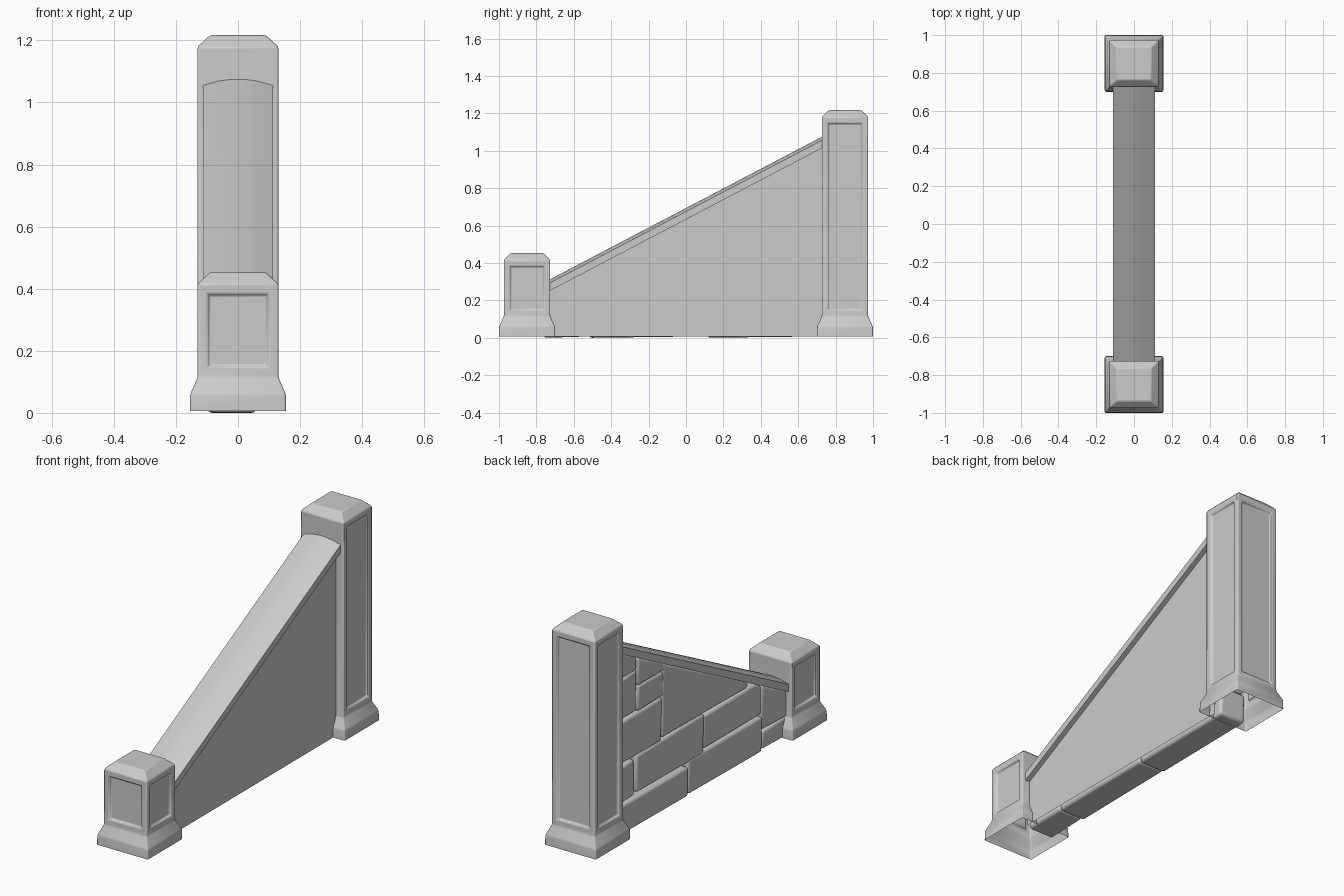
import bpy, bmesh, random
from mathutils import Vector

if "Cube" in bpy.data.objects:
    bpy.data.objects.remove(bpy.data.objects["Cube"])

random.seed(4)
SLOPE, RAIL_Z = 0.524, 0.633          # underside of the handrail: z = RAIL_Z + SLOPE * y


def finish(name, bm, bevel=0, segments=2, smooth=True):
    bmesh.ops.recalc_face_normals(bm, faces=bm.faces)
    me = bpy.data.meshes.new(name)
    bm.to_mesh(me)
    bm.free()
    ob = bpy.data.objects.new(name, me)
    bpy.context.collection.objects.link(ob)
    if bevel:
        m = ob.modifiers.new("soft_edges", 'BEVEL')
        m.width, m.segments = bevel, segments
        m.limit_method, m.angle_limit = 'ANGLE', 0.35
    if smooth:
        bpy.ops.object.select_all(action='DESELECT')
        ob.select_set(True)
        bpy.context.view_layer.objects.active = ob
        bpy.ops.object.shade_smooth_by_angle(angle=0.6)
    return ob


# Square post with flared foot, chamfered cap and sunken panels; open underneath
def post(name, cy, top, plain_side):
    bm = bmesh.new()
    profile = [(0.155, 0.15, 0.006), (0.154, 0.149, 0.06), (0.130, 0.124, 0.115),
               (0.130, 0.124, top - 0.037), (0.090, 0.087, top)]
    rings = [[bm.verts.new((sx * hx, cy + sy * hy, z))
              for sx, sy in ((-1, -1), (1, -1), (1, 1), (-1, 1))] for hx, hy, z in profile]
    shaft = []
    for k, (a, b) in enumerate(zip(rings, rings[1:])):
        for i in range(4):
            j = (i + 1) % 4
            f = bm.faces.new((a[i], a[j], b[j], b[i]))
            if k == 2:
                shaft.append(f)
    bm.faces.new(rings[-1])
    bm.normal_update()
    for f in shaft:
        if f.normal.y * plain_side < 0.5:      # the side meeting the wall stays plain
            n = f.normal.copy()
            bmesh.ops.inset_individual(bm, faces=[f], thickness=0.047)
            bmesh.ops.inset_individual(bm, faces=[f], thickness=0.004)
            for v in f.verts:
                v.co -= n * 0.012
    return finish(name, bm, 0.006)


post("front_post", -0.85, 0.453, 1)
post("rear_post", 0.85, 1.217, -1)

# Sloping handrail with a gently arched top
bm = bmesh.new()
section = [(-0.112, 0), (-0.112, 0.042), (-0.06, 0.056), (-0.02, 0.061),
           (0.02, 0.061), (0.06, 0.056), (0.112, 0.042), (0.112, 0)]
ends = [[bm.verts.new((x, y, RAIL_Z + SLOPE * y + h)) for x, h in section] for y in (-0.74, 0.74)]
for i in range(len(section)):
    j = (i + 1) % len(section)
    bm.faces.new((ends[0][i], ends[0][j], ends[1][j], ends[1][i]))
for e in ends:
    bm.faces.new(e)
finish("handrail", bm)

# Flat panel on the right side
bm = bmesh.new()
bm.faces.new([bm.verts.new((0.085, y, z)) for y, z in
              ((-0.74, 0.006), (0.74, 0.006), (0.74, RAIL_Z + SLOPE * 0.74), (-0.74, RAIL_Z - SLOPE * 0.74))])
finish("flat_panel", bm, smooth=False)

# Stones on the left side: y start, y end, z bottom, z top
stones = [(0.12, 0.76, 0, 0.17), (-0.52, 0.12, 0, 0.20), (-0.76, -0.52, 0, 0.11),
          (-0.76, -0.52, 0.11, 0.4), (0.57, 0.76, 0.17, 0.38), (-0.02, 0.57, 0.185, 0.40),
          (-0.52, -0.02, 0.20, 0.39), (0.34, 0.76, 0.39, 0.63), (-0.40, 0.34, 0.40, 0.9),
          (0.56, 0.76, 0.63, 0.86), (0.32, 0.56, 0.63, 0.77), (0.32, 0.56, 0.77, 1.0),
          (0.56, 0.76, 0.86, 1.1)]
for n, (y0, y1, z0, z1) in enumerate(stones, 1):
    bm = bmesh.new()
    bmesh.ops.create_cube(bm, size=1)
    face = -0.098 + random.uniform(-0.004, 0.006)
    offs = {}
    for v in bm.verts:
        key = (v.co.y > 0, v.co.z > 0)
        if key not in offs:
            offs[key] = (random.uniform(-0.007, 0.007), random.uniform(-0.007, 0.007))
        dy, dz = offs[key]
        y = y0 + 0.002 if v.co.y < 0 else y1 - 0.002
        z = z0 + 0.002 if v.co.z < 0 else z1 - 0.002
        v.co = Vector((face if v.co.x < 0 else 0.06, y + dy, max(0, z + dz)))
    # trim under the handrail
    cut = bmesh.ops.bisect_plane(bm, geom=bm.verts[:] + bm.edges[:] + bm.faces[:],
                                 plane_co=(0, 0, RAIL_Z + 0.004), plane_no=(0, -SLOPE, 1), clear_outer=True)
    edges = [g for g in cut['geom_cut'] if isinstance(g, bmesh.types.BMEdge)]
    if edges:
        bmesh.ops.holes_fill(bm, edges=edges)
    finish(f"stone_{n}", bm, 0.016, 3)
